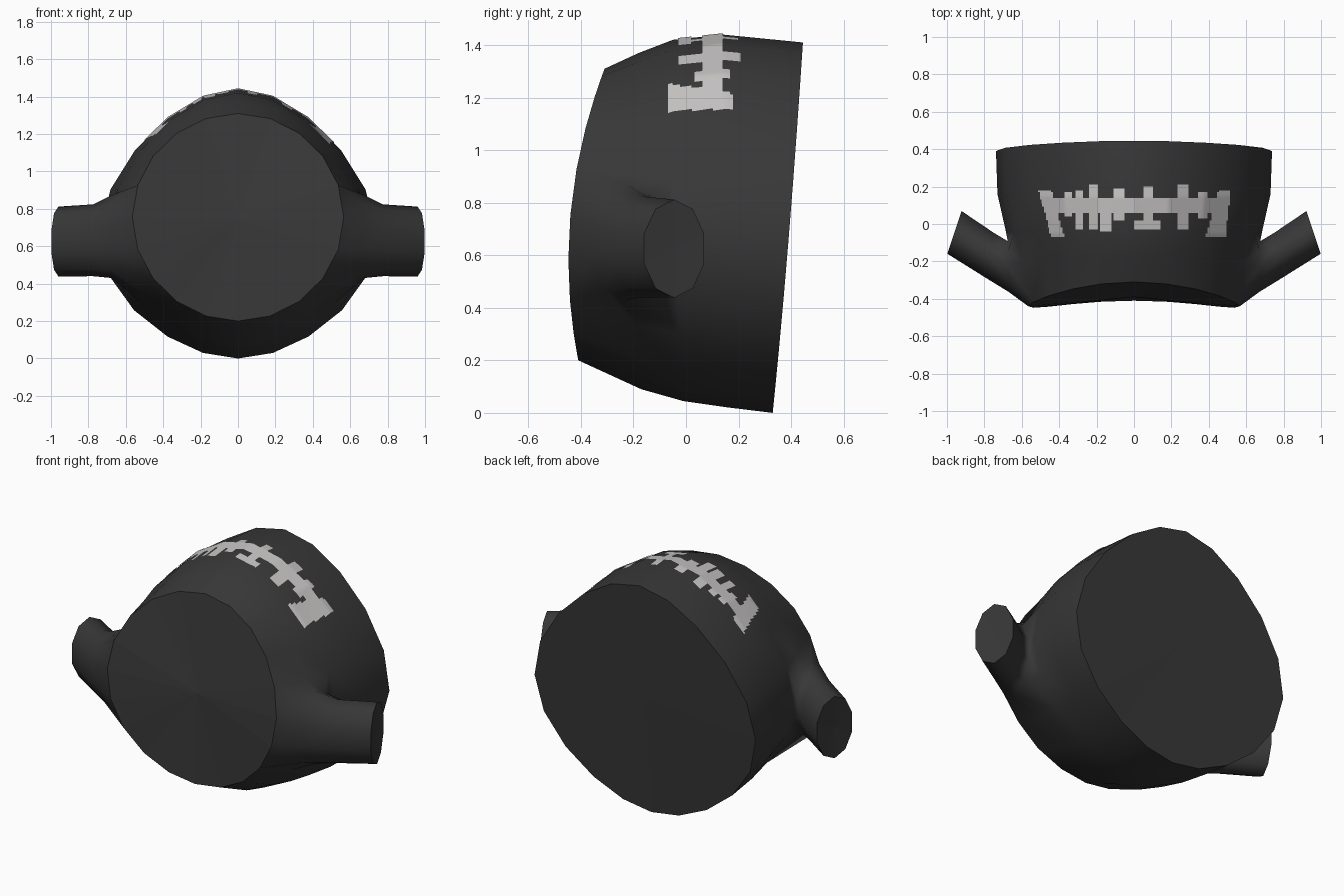
import bpy, bmesh
from math import sin, cos, pi, radians
from mathutils import Vector
from mathutils.bvhtree import BVHTree

if "Cube" in bpy.data.objects:
    bpy.data.objects.remove(bpy.data.objects["Cube"])

SIDES = 20


def material(name, color):
    m = bpy.data.materials.new(name)
    m.use_nodes = True
    m.diffuse_color = (*color, 1)
    m.node_tree.nodes["Principled BSDF"].inputs["Base Color"].default_value = (*color, 1)
    return m


dark = material("charcoal", (0.039, 0.039, 0.039))
pale = material("pale grey", (0.57, 0.55, 0.55))


def finish(name, bm, mat):
    mesh = bpy.data.meshes.new(name)
    bm.to_mesh(mesh)
    bm.free()
    mesh.materials.append(mat)
    obj = bpy.data.objects.new(name, mesh)
    bpy.context.collection.objects.link(obj)
    return obj


def body_ring(top, bottom, side, squeeze, sag):
    """Curved ring through a top (y, z), a bottom (y, z) and a side (x, y)."""
    tilt = (top[0] - bottom[0]) / 2
    mid = (top[0] + bottom[0]) / 2
    bend = (mid - side[1]) / 2
    base = (mid + side[1]) / 2
    zc, rz = (top[1] + bottom[1]) / 2, (top[1] - bottom[1]) / 2
    return [(side[0] * sin(t) * (1 - squeeze * cos(t) ** 2),
             base + tilt * cos(t) + bend * cos(2 * t),
             zc + rz * cos(t) - sag * sin(t) ** 2)
            for t in (2 * pi * i / SIDES for i in range(SIDES))]


def stub_ring(front, back, z, half, side):
    """Ten-sided ring between a front and a back (x, y), starting at its underside."""
    f, b = Vector((*front, z)), Vector((*back, z))
    pts = []
    for k in range(10):
        t = radians(-90 - 36 * k)
        p = (f + b) / 2 + (b - f) / 2 * cos(t)
        pts.append((p.x * side, p.y, z + half * sin(t)))
    return pts


def bridge(a, b):
    n = len(a)
    for i in range(n):
        j = (i + 1) % n
        bm.faces.new((a[i], a[j], b[j], b[i])).smooth = True


def cap(loop, centre):
    c = bm.verts.new(centre)
    n = len(loop)
    return [bm.faces.new((loop[i], loop[(i + 1) % n], c)) for i in range(n)]


def add_loop(points):
    return [bm.verts.new(p) for p in points]


# Body: a drum with a smaller front face, a slanted back and a gap at each side
bm = bmesh.new()
loops = [add_loop(body_ring(*r)) for r in (
    ((-.31, 1.31), (-.41, .20), (.565, -.44), .02, 0),
    ((-.18, 1.37), (-.17, .09), (.635, -.20), .1, .03),
    ((-.05, 1.42), (-.01, .045), (.685, -.04), .16, .04),
    ((.14, 1.44), (.15, .022), (.73, .16), .2, .05),
    ((.445, 1.41), (.33, 0), (.738, .39), .2, .05))]
for row, (a, b) in enumerate(zip(loops, loops[1:])):
    for i in range(SIDES):
        j = (i + 1) % SIDES
        if row < 2 and (4 <= i < 7 or 13 <= i < 16):
            continue
        bm.faces.new((a[i], a[j], b[j], b[i])).smooth = True
caps = cap(loops[0], (0, -.39, .74)) + cap(loops[-1], (0, .388, .705))

# Side stubs: grown out of the gaps, flared at the root, cut off flat at the tip
for s in (1, -1):
    def at(row, i):
        return loops[row][i * s % SIDES]

    previous = ([at(1, 7)] + [at(0, i) for i in (7, 6, 5, 4)]
                + [at(1, 4)] + [at(2, i) for i in (4, 5, 6, 7)])
    for ring in (((.67, -.37), (.675, -.085), .652, .222),
                 ((.80, -.29), (.75, -.04), .632, .192),
                 ((1.0, -.165), (.92, .075), .625, .187)):
        loop = add_loop(stub_ring(*ring, s))
        bridge(previous, loop)
        previous = loop
    caps += cap(previous, (.955 * s, -.045, .625))

# Crisp rims around the flat ends
bmesh.ops.recalc_face_normals(bm, faces=bm.faces)
flat = set(caps)
for f in caps:
    for e in f.edges:
        if any(g not in flat for g in e.link_faces):
            e.smooth = False
body = finish("body_with_stubs", bm, dark)

# Stitching: thin cells laid on the top of the body wherever the pattern covers
BARS = [(-.29, .022, -.035, .18), (-.215, .022, -.035, .21), (-.15, .03, -.04, .07),
        (-.08, .03, .02, .195), (.075, .025, -.03, .20), (.07, .07, -.03, .02),
        (.26, .033, -.03, .21), (.37, .025, .03, .17), (-.35, .02, .04, .17)]


def covered(x, y):
    if abs(x) < .47 and .055 < y < .145:
        return True
    if -.07 < y < .185:
        drift = (.185 - y) / .255
        if -.51 + .07 * drift < x < -.44 + .07 * drift:
            return True
        if .45 - .07 * drift < x < .515 - .03 * drift:
            return True
    return any(abs(x - c) < w and lo < y < hi for c, w, lo, hi in BARS)


mesh = body.data
tree = BVHTree.FromPolygons([v.co for v in mesh.vertices],
                            [tuple(p.vertices) for p in mesh.polygons])
step = .01
bm = bmesh.new()
grid = {}


def surface_vert(i, j):
    if (i, j) not in grid:
        hit = tree.ray_cast(Vector((i * step, j * step, 3)), Vector((0, 0, -1)))[0]
        outward = Vector((hit.x, 0, hit.z - .7)).normalized()
        grid[i, j] = bm.verts.new(hit + outward * .005)
    return grid[i, j]


for i in range(-53, 53):
    for j in range(-8, 22):
        if covered((i + .5) * step, (j + .5) * step):
            corners = ((i, j), (i + 1, j), (i + 1, j + 1), (i, j + 1))
            bm.faces.new([surface_vert(*c) for c in corners]).smooth = True
finish("stitching", bm, pale)
